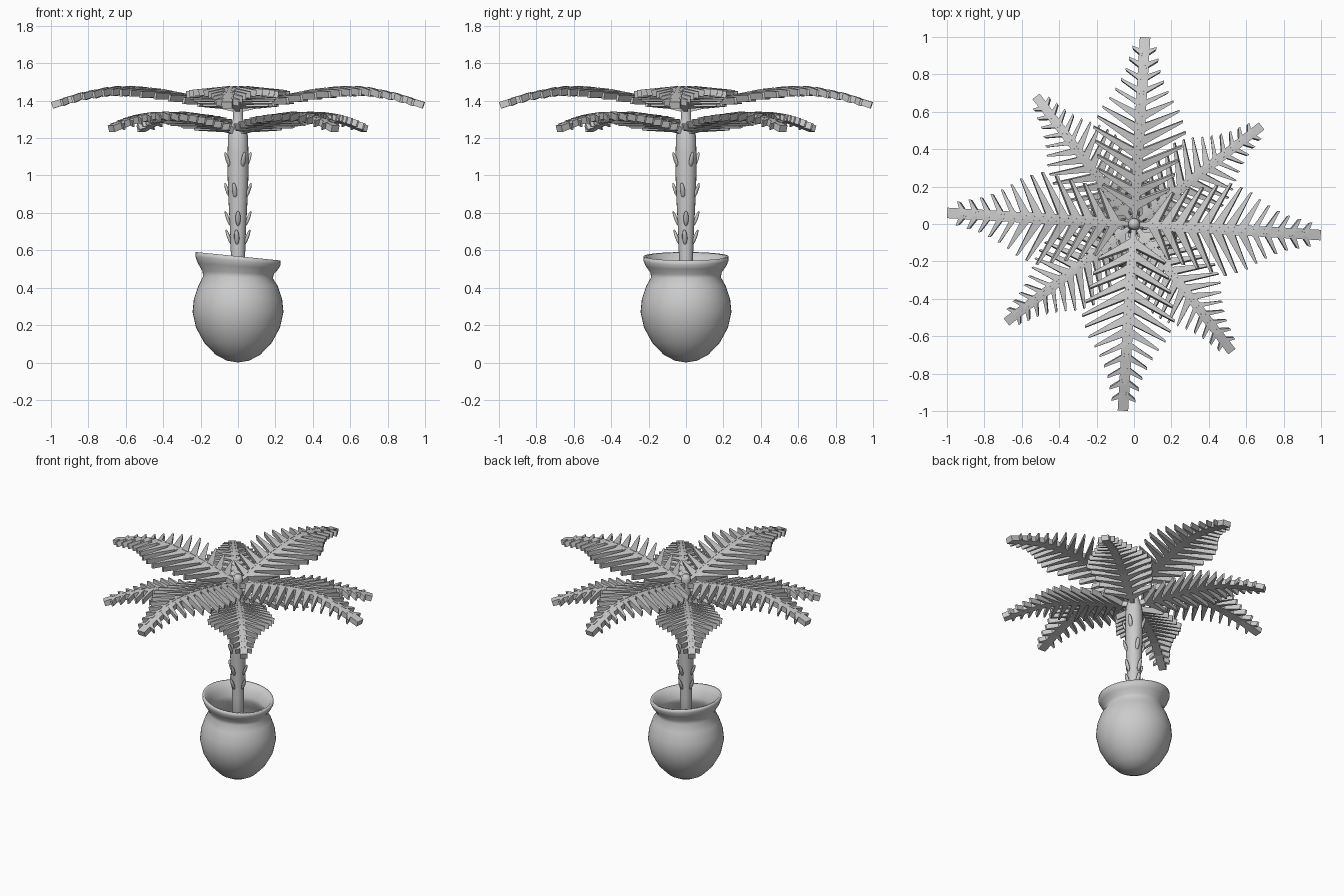
import bpy, bmesh, math
from mathutils import Matrix, Vector

if "Cube" in bpy.data.objects:
    bpy.data.objects.remove(bpy.data.objects["Cube"])


def finish(bm, name, smooth=True):
    me = bpy.data.meshes.new(name)
    bm.to_mesh(me)
    bm.free()
    ob = bpy.data.objects.new(name, me)
    bpy.context.collection.objects.link(ob)
    for p in me.polygons:
        p.use_smooth = smooth
    return ob


def lathe(name, profile, steps=40):
    bm = bmesh.new()
    vs = [bm.verts.new((r, 0, z)) for r, z in profile]
    es = [bm.edges.new(pair) for pair in zip(vs, vs[1:])]
    bmesh.ops.spin(bm, geom=vs + es, cent=(0, 0, 0), axis=(0, 0, 1),
                   angle=math.tau, steps=steps, use_duplicate=False)
    bmesh.ops.remove_doubles(bm, verts=bm.verts[:], dist=0.0005)
    bmesh.ops.recalc_face_normals(bm, faces=bm.faces[:])
    return finish(bm, name)


def interp(table, r):
    for (a, za), (b, zb) in zip(table, table[1:]):
        if r <= b:
            return za + (zb - za) * (r - a) / (b - a)
    return table[-1][1]


# Pot with a hollow inside and a tilted rim
pot = lathe("pot", [
    (0, 0), (.06, .01), (.12, .042), (.18, .105), (.224, .185), (.243, .27),
    (.236, .34), (.212, .41), (.187, .455), (.19, .48), (.215, .515),
    (.228, .545), (.226, .568), (.212, .565), (.19, .53), (.165, .49),
    (.165, .455), (.19, .41), (.214, .34), (.221, .27), (.203, .19),
    (.16, .12), (.09, .055), (0, .03)], 48)
for v in pot.data.vertices:
    t = min(1, max(0, (v.co.z - .41) / .14))
    v.co.z -= .1 * v.co.x * t

# Trunk, narrow at the bottom, and the bud above it
lathe("trunk", [(0, .05), (.036, .05), (.038, .57), (.042, .7), (.05, .85),
                (.056, 1.0), (.056, 1.12), (.053, 1.21), (.04, 1.25),
                (.028, 1.3), (.028, 1.37), (.031, 1.4), (.022, 1.425), (0, 1.43)], 20)

# Leaf scars that stick out of the trunk
bm = bmesh.new()
for z, rad, turn in [(.67, .05, -8), (.77, .055, 0), (.92, .06, -18), (1.085, .064, 28)]:
    for k in range(4):
        m = (Matrix.Rotation(math.radians(turn + 90 * k), 4, 'Z')
             @ Matrix.Translation((rad, 0, z))
             @ Matrix.Rotation(math.radians(20), 4, 'Y')
             @ Matrix.Diagonal((.009, .014, .043, 1)))
        bmesh.ops.create_uvsphere(bm, u_segments=10, v_segments=8, radius=1, matrix=m)
finish(bm, "trunk_scales")

# Spine height and leaflet reach along a frond of length 1
ARCH = [(0, 0), (.2, .05), (.4, .09), (.55, .107), (.68, .105), (.85, .07), (1, .022)]
REACH = [(0, .13), (.15, .19), (.38, .24), (.5, .2), (.6, .15), (.75, .09), (1, .035)]


def frond(name, length, base_z, angle):
    bm = bmesh.new()

    def vert(r, w):
        z = interp(ARCH, r) - .1 * abs(w)
        return bm.verts.new((r * length, w * length, z * length))

    # Central strip
    prev = None
    for i in range(15):
        r = .015 + .985 * i / 14
        half = min(.028, .01 + r * .09)
        row = (vert(r, -half), vert(r, half))
        if prev:
            bm.faces.new((prev[0], row[0], row[1], prev[1]))
        prev = row
    # Tapered leaflets on both sides
    for i in range(13):
        r = .1 + .068 * i
        reach = interp(REACH, r)
        fwd = .55 * reach
        wide = .052 if r < .6 else .034
        for s in (-1, 1):
            prev = None
            for t in (0, .5, 1):
                w = s * (.01 + t * reach)
                half = wide * .5 * (1 - t) + .006 * t
                c = r + fwd * t
                row = (vert(c - half, w), vert(c + half, w))
                if prev:
                    f = [prev[0], prev[1], row[1], row[0]]
                    bm.faces.new(f if s > 0 else f[::-1])
                prev = row
    ob = finish(bm, name, smooth=False)
    ob.location.z = base_z
    ob.rotation_euler.z = math.radians(angle)
    sol = ob.modifiers.new("thickness", 'SOLIDIFY')
    sol.thickness = .036
    sol.offset = -1
    return ob


# Four long fronds on top, four shorter ones between and below
for k in range(4):
    frond(f"upper_frond_{k + 1}", 1.0, 1.373, -3.4 + 90 * k)
    frond(f"lower_frond_{k + 1}", .86, 1.25, 37.5 + 90 * k)
